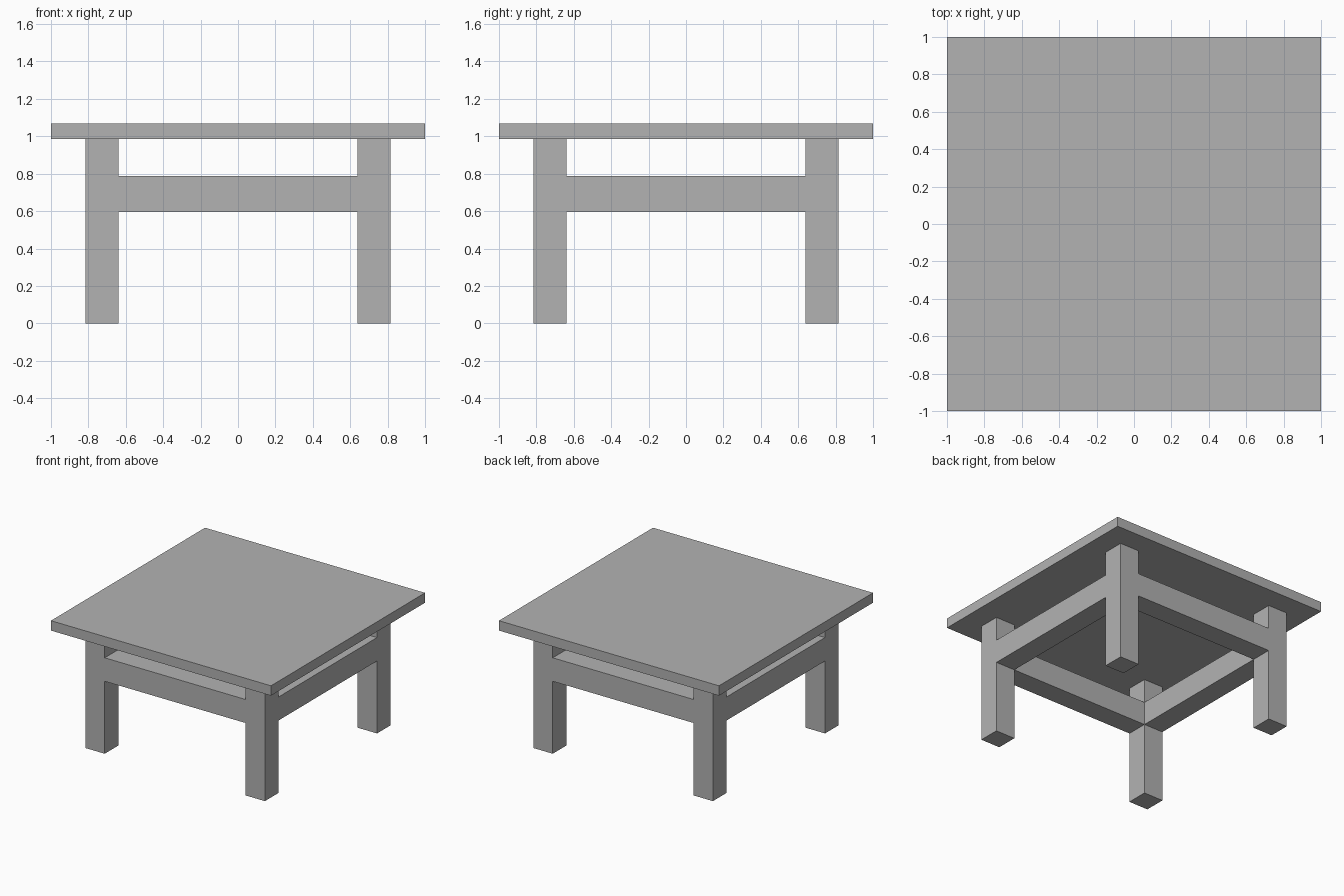
import bpy

cube = bpy.data.objects.get("Cube")
if cube:
    bpy.data.objects.remove(cube, do_unlink=True)

# Single plain grey finish
grey = bpy.data.materials.new("plain grey")
grey.use_nodes = True
colour = (0.448, 0.448, 0.448, 1)
grey.diffuse_color = colour
grey.node_tree.nodes["Principled BSDF"].inputs["Base Color"].default_value = colour


def box(name, centre, size):
    """Flat-shaded box given by its centre and full size."""
    bpy.ops.mesh.primitive_cube_add(size=1, location=centre)
    obj = bpy.context.object
    obj.name = name
    obj.scale = size
    bpy.ops.object.transform_apply(location=False, rotation=False, scale=True)
    obj.data.materials.append(grey)
    return obj


INNER, OUTER = 0.64, 0.816          # inner and outer faces of the legs
MID, WIDTH = (INNER + OUTER) / 2, OUTER - INNER
TOP_LOW, TOP_HIGH = 0.986, 1.067    # tabletop underside and surface
RAIL_LOW, RAIL_HIGH = 0.595, 0.788  # rail underside and upper face

# Tabletop
box("tabletop", (0, 0, (TOP_LOW + TOP_HIGH) / 2), (2, 2, TOP_HIGH - TOP_LOW))

# Four square legs
for y_name, y in (("front", -MID), ("back", MID)):
    for x_name, x in (("right", -MID), ("left", MID)):
        box(f"{y_name}_{x_name}_leg", (x, y, TOP_LOW / 2), (WIDTH, WIDTH, TOP_LOW))

# Four rails, flush with the legs and as thick as them
rail_z, rail_h = (RAIL_LOW + RAIL_HIGH) / 2, RAIL_HIGH - RAIL_LOW
for name, side in (("front", -MID), ("back", MID)):
    box(f"{name}_rail", (0, side, rail_z), (2 * INNER, WIDTH, rail_h))
for name, side in (("right", -MID), ("left", MID)):
    box(f"{name}_rail", (side, 0, rail_z), (WIDTH, 2 * INNER, rail_h))
